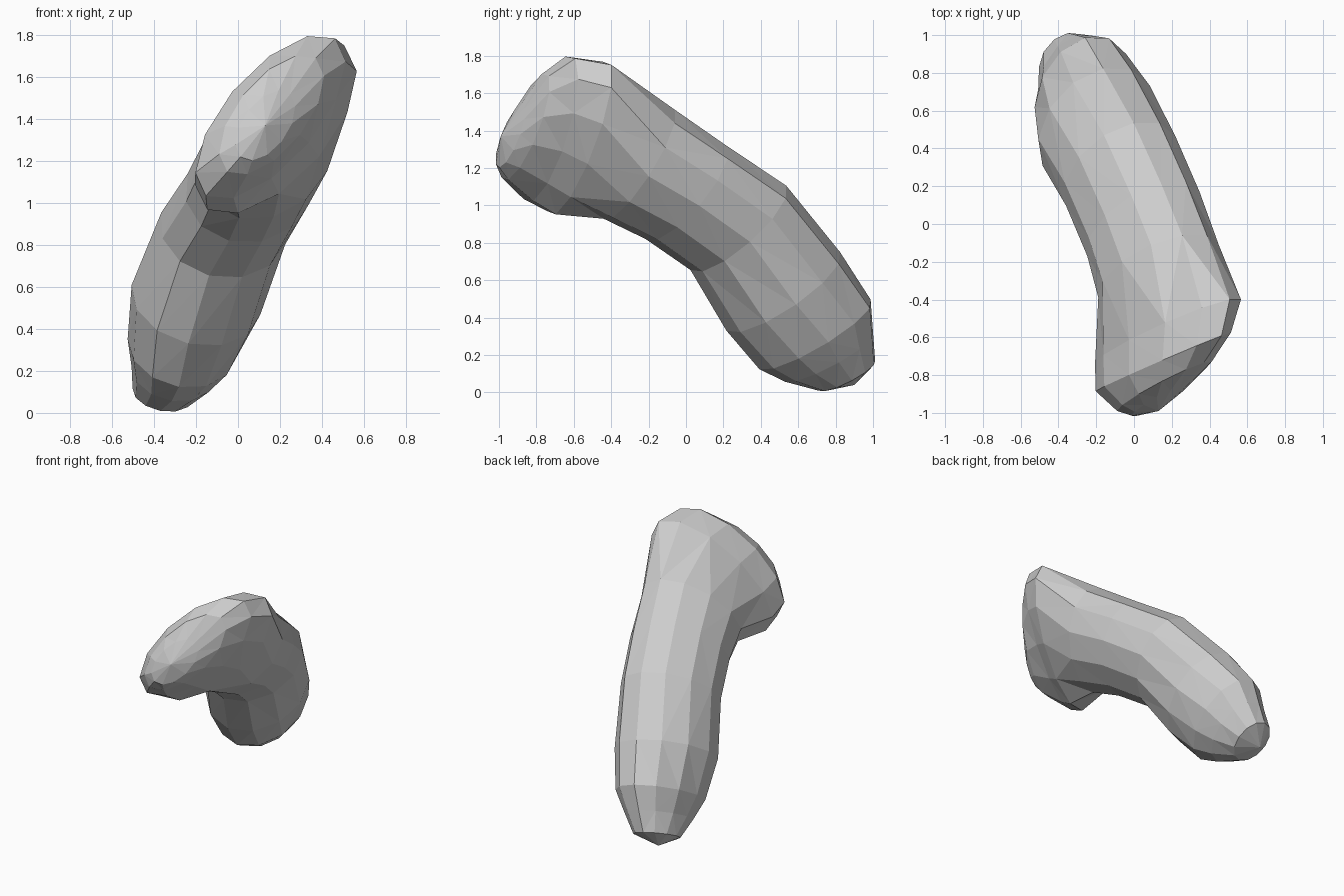
import bpy, bmesh
from math import sin, cos, pi, sqrt, radians
from mathutils import Vector

if "Cube" in bpy.data.objects:
    bpy.data.objects.remove(bpy.data.objects["Cube"], do_unlink=True)

SIDES = 12

# Cross-sections from tail to head:
# centre, yaw, pitch, half width, half height, lean
SECTIONS = [
    ((-.36, .86, .09), 28, 58, .16, .16, .2),
    ((-.31, .765, .19), 28, 57, .23, .25, .3),
    ((-.27, .69, .31), 28, 54, .30, .325, .3),
    ((-.20, .52, .54), 28, 50, .35, .345, .2),
    ((-.07, .28, .88), 25, 42, .34, .32, .2),
    ((.05, 0, 1.07), 23, 33, .34, .31, .24),
    ((.13, -.25, 1.22), 16, 27, .345, .335, .3),
    ((.18, -.57, 1.36), 18, 9, .42, .42, .65),
    ((.155, -.73, 1.41), 22, 2, .39, .395, .67),
    ((.16, -.86, 1.42), 22, 8, .28, .29, .65),
    ((.13, -.94, 1.37), 22, 10, .16, .17, .55),
]
TAIL_TIP = (-.40, .90, .04)
HEAD_TIP = (.13, -.99, 1.37)


def section(bm, centre, yaw, pitch, width, height, lean):
    """Leaning ellipse set across the body's path."""
    yaw, pitch = radians(yaw), radians(pitch)
    side = Vector((cos(yaw), sin(yaw), 0))
    up = Vector((-sin(pitch) * sin(yaw), sin(pitch) * cos(yaw), cos(pitch)))
    ring = []
    for i in range(SIDES):
        t = 2 * pi * i / SIDES
        rise = sin(t) * sqrt(1 - lean * lean) + lean * cos(t)
        ring.append(bm.verts.new(Vector(centre) + side * width * cos(t) + up * height * rise))
    return ring


def fan(bm, tip, ring):
    tip = bm.verts.new(tip)
    for i in range(SIDES):
        bm.faces.new((tip, ring[i], ring[(i + 1) % SIDES]))


# Bent body lofted through the sections
bm = bmesh.new()
rings = [section(bm, *data) for data in SECTIONS]
for a, b in zip(rings, rings[1:]):
    for i in range(SIDES):
        j = (i + 1) % SIDES
        bm.faces.new((a[i], a[j], b[j], b[i]))
fan(bm, TAIL_TIP, rings[0])
fan(bm, HEAD_TIP, rings[-1])

# Faceted triangles
bmesh.ops.triangulate(bm, faces=bm.faces[:], quad_method='SHORT_EDGE')
bmesh.ops.recalc_face_normals(bm, faces=bm.faces[:])

mesh = bpy.data.meshes.new("bent_body")
bm.to_mesh(mesh)
bm.free()
body = bpy.data.objects.new("bent_body", mesh)
bpy.context.collection.objects.link(body)

# Plain light grey
grey = bpy.data.materials.new("light_grey")
grey.use_nodes = True
colour = (.61, .61, .61, 1)
grey.diffuse_color = colour
for node in grey.node_tree.nodes:
    if node.type == 'BSDF_PRINCIPLED':
        node.inputs["Base Color"].default_value = colour
mesh.materials.append(grey)
